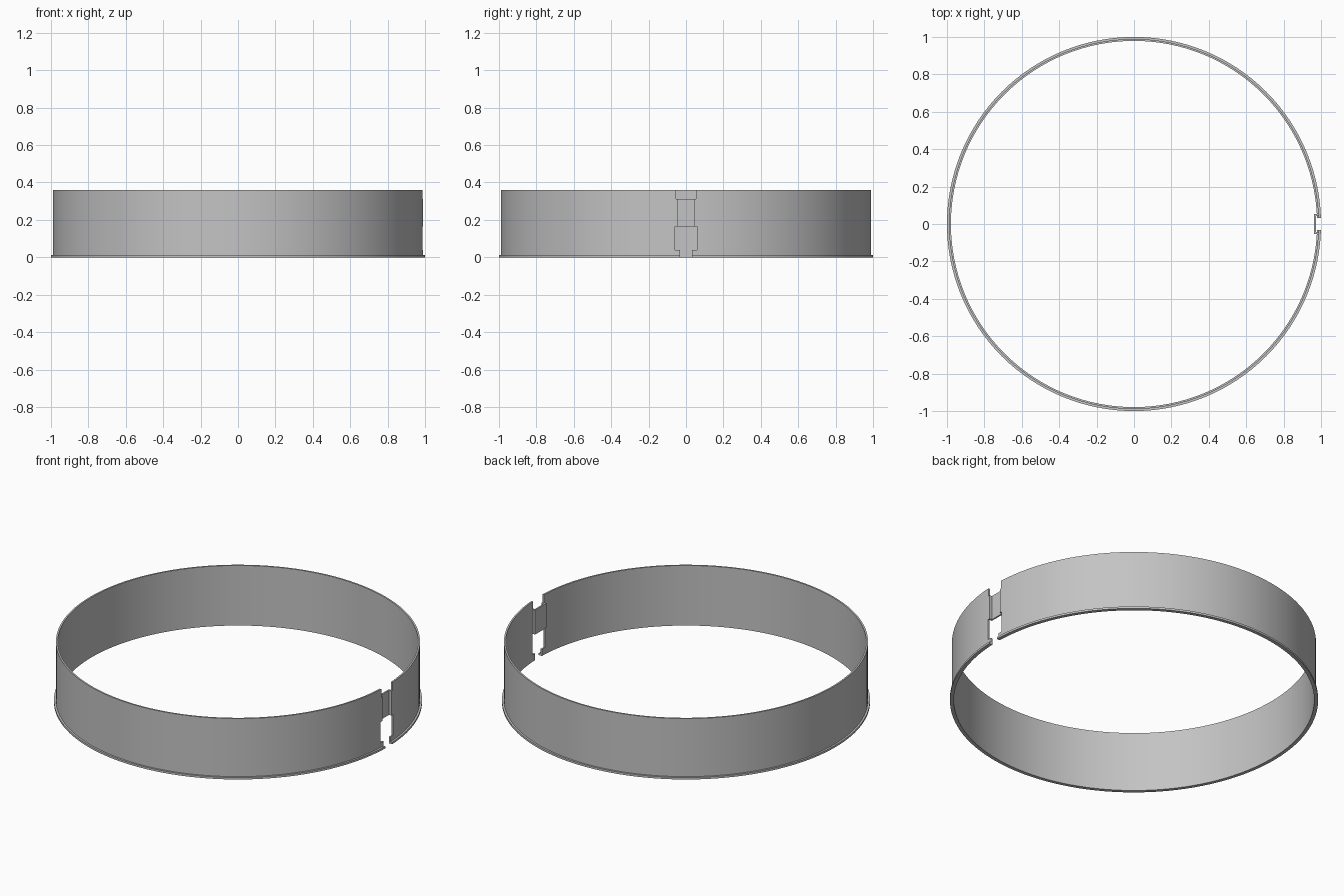
import bpy, bmesh, math

if "Cube" in bpy.data.objects:
    bpy.data.objects.remove(bpy.data.objects["Cube"])

grey = bpy.data.materials.new("light grey")
grey.diffuse_color = (0.55, 0.55, 0.55, 1)
grey.use_nodes = True
grey.node_tree.nodes["Principled BSDF"].inputs["Base Color"].default_value = grey.diffuse_color


def make_object(name, bm):
    bmesh.ops.recalc_face_normals(bm, faces=bm.faces)
    mesh = bpy.data.meshes.new(name)
    bm.to_mesh(mesh)
    bm.free()
    obj = bpy.data.objects.new(name, mesh)
    bpy.context.collection.objects.link(obj)
    mesh.materials.append(grey)
    return obj


def prism(name, points, offset):
    """Extrude a closed outline along an offset vector."""
    bm = bmesh.new()
    face = bm.faces.new([bm.verts.new(p) for p in points])
    new = bmesh.ops.extrude_face_region(bm, geom=[face])["geom"]
    bmesh.ops.translate(bm, vec=offset,
                        verts=[v for v in new if isinstance(v, bmesh.types.BMVert)])
    return make_object(name, bm)


def lathe(name, profile, steps):
    """Revolve a closed (radius, height) section around z."""
    bm = bmesh.new()
    rings = []
    for i in range(steps):
        a = math.tau * i / steps
        rings.append([bm.verts.new((r * math.cos(a), r * math.sin(a), z))
                      for r, z in profile])
    n = len(profile)
    for i in range(steps):
        p, q = rings[i], rings[(i + 1) % steps]
        for j in range(n):
            k = (j + 1) % n
            bm.faces.new((p[j], q[j], q[k], p[k]))
    return make_object(name, bm)


# thin band with a small flange round the foot
band = lathe("band", [(0.979, 0), (1.0, 0), (1.0, 0.012), (0.989, 0.012),
                      (0.989, 0.36), (0.979, 0.36)], 128)

# stepped opening through the band on the +x side
half = [(0.032, -0.1), (0.032, 0.04), (0.058, 0.04), (0.058, 0.165),
        (0.043, 0.165), (0.043, 0.312), (0.053, 0.312), (0.053, 0.5)]
outline = half + [(-y, z) for y, z in reversed(half)]
cutter = prism("opening_cutter", [(0.9, y, z) for y, z in outline], (0.2, 0, 0))
cutter.hide_render = True
cut = band.modifiers.new("opening", 'BOOLEAN')
cut.operation = 'DIFFERENCE'
cut.solver = 'EXACT'
cut.object = cutter
bpy.context.view_layer.objects.active = band
band.select_set(True)
bpy.ops.object.modifier_apply(modifier="opening")
bpy.data.objects.remove(cutter)
bpy.ops.object.shade_smooth_by_angle(angle=math.radians(30))

# U-shaped channel set inward, bridging the middle of the opening
side = [(0.981, 0.043), (0.981, 0.053), (0.963, 0.053)]
inner = [(0.972, 0.043), (0.972, -0.043)]
channel = side + [(x, -y) for x, y in reversed(side)] + inner[::-1]
prism("bridge_channel", [(x, y, 0.165) for x, y in channel], (0, 0, 0.147))
